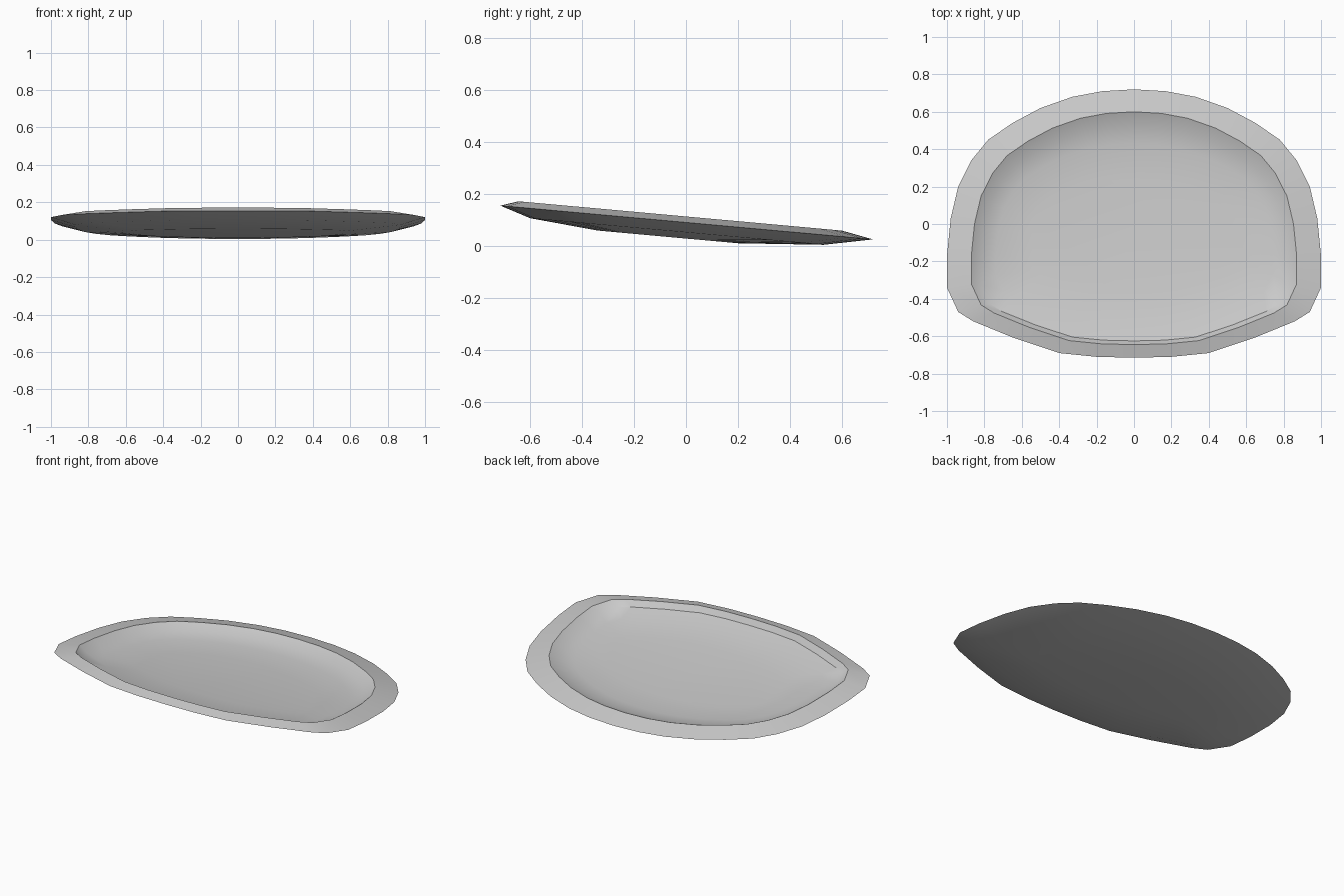
import bpy
import bmesh
import math

cube = bpy.data.objects.get("Cube")
if cube:
    bpy.data.objects.remove(cube, do_unlink=True)

# Material
grey = bpy.data.materials.new("light_grey")
grey.use_nodes = True
colour = (0.6, 0.6, 0.6, 1)
grey.diffuse_color = colour
grey.node_tree.nodes["Principled BSDF"].inputs["Base Color"].default_value = colour

# Left half of the rim outline, back to front
half = [(0, .72), (.17, .71), (.33, .68), (.5, .62), (.65, .54), (.78, .45),
        (.87, .34), (.94, .2), (.98, .03), (1, -.17), (1, -.34), (.94, -.47),
        (.86, -.52), (.64, -.61), (.4, -.69), (.2, -.71), (0, -.715)]
outline = half + [(-x, y) for x, y in reversed(half[1:-1])]
FRONT, BACK = half[-1][1], half[0][1]


def ring(bm, side, front, back, offset):
    """Rim outline fitted to a new width and depth, on the tilted plane."""
    verts = []
    for x, y in outline:
        t = (y - FRONT) / (BACK - FRONT)
        yy = front + t * (back - front)
        verts.append(bm.verts.new((x * side, yy, .09 - .0906 * yy + offset)))
    return verts


# Shallow tilted dish: floor, inner wall, ridge, rim edge, underside
sections = [(.58, -.35, .24, -.044),
            (.74, -.52, .43, -.030),
            (.82, -.625, .53, -.010),
            (.87, -.645, .60, .023),
            (1, FRONT, BACK, 0),
            (.87, -.60, .53, -.038),
            (.58, -.34, .20, -.062)]
bm = bmesh.new()
rings = [ring(bm, *s) for s in sections]
n = len(outline)
for a, b in zip(rings, rings[1:]):
    for i in range(n):
        j = (i + 1) % n
        bm.faces.new((a[i], a[j], b[j], b[i]))
bm.faces.new(rings[0])
bm.faces.new(rings[-1])
bmesh.ops.recalc_face_normals(bm, faces=bm.faces[:])

mesh = bpy.data.meshes.new("dish")
bm.to_mesh(mesh)
bm.free()
mesh.materials.append(grey)
dish = bpy.data.objects.new("dish", mesh)
bpy.context.collection.objects.link(dish)

# Smooth surface with a crisp rim
bpy.ops.object.select_all(action='DESELECT')
dish.select_set(True)
bpy.context.view_layer.objects.active = dish
bpy.ops.object.shade_smooth_by_angle(angle=math.radians(30))
